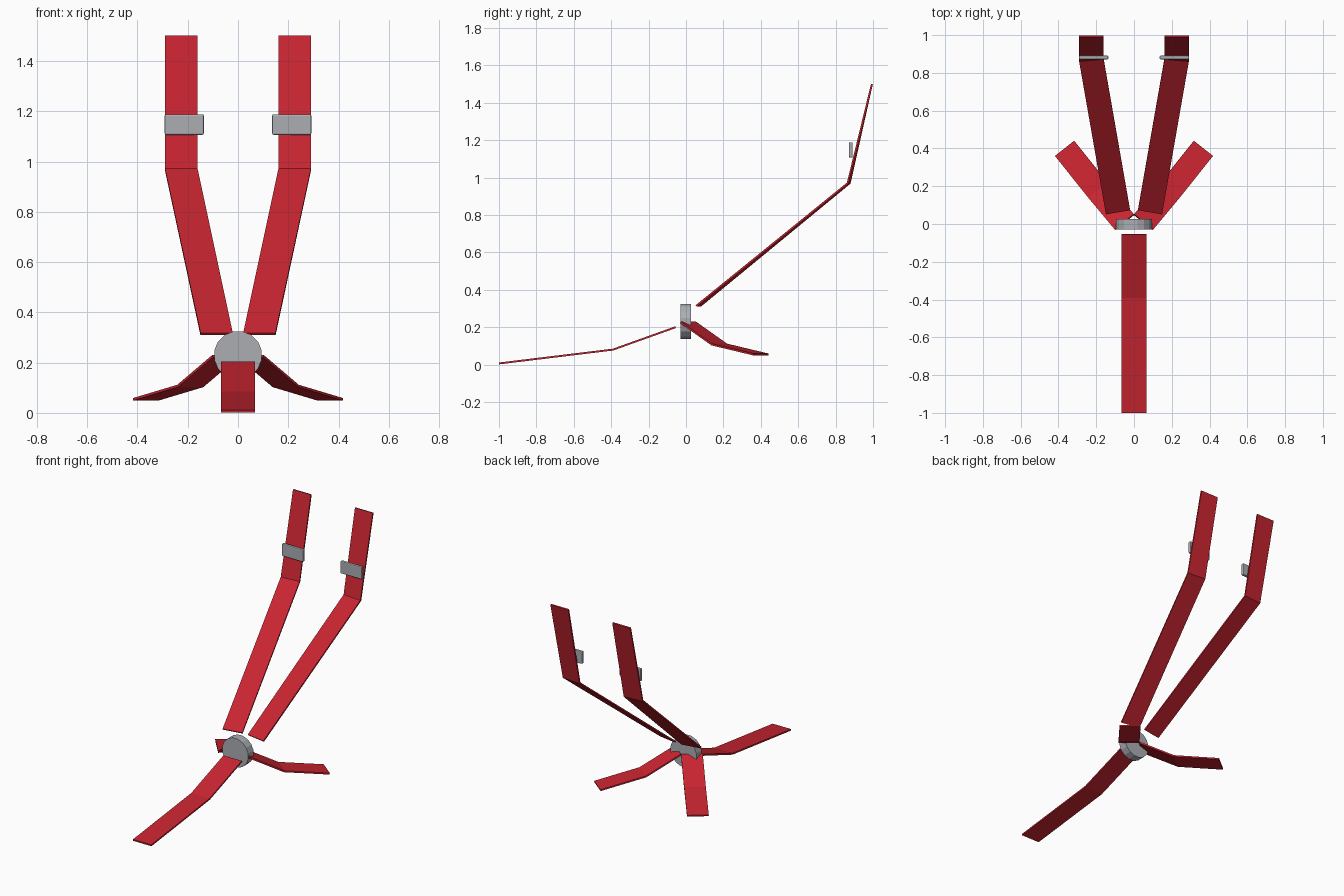
import bpy, bmesh, math
from mathutils import Vector, Matrix

if "Cube" in bpy.data.objects:
    bpy.data.objects.remove(bpy.data.objects["Cube"])


def material(name, rgb):
    m = bpy.data.materials.new(name)
    m.diffuse_color = (*rgb, 1)
    m.use_nodes = True
    m.node_tree.nodes["Principled BSDF"].inputs["Base Color"].default_value = m.diffuse_color
    return m


RED = material("red webbing", (0.58, 0.018, 0.03))
GREY = material("grey metal", (0.41, 0.42, 0.45))


def finish(bm, name, mat):
    bmesh.ops.recalc_face_normals(bm, faces=bm.faces)
    me = bpy.data.meshes.new(name)
    bm.to_mesh(me)
    bm.free()
    me.materials.append(mat)
    ob = bpy.data.objects.new(name, me)
    bpy.context.collection.objects.link(ob)
    return ob


def strap(name, path, widths, side=1, width=0.13, thick=0.01):
    """Flat webbing swept along a path; widths are the across directions."""
    bm = bmesh.new()
    pts = [Vector((p[0] * side, p[1], p[2])) for p in path]
    dirs = [(b - a).normalized() for a, b in zip(pts, pts[1:])]
    rings = []
    for i, p in enumerate(pts):
        tangent = (dirs[max(i - 1, 0)] + dirs[min(i, len(dirs) - 1)]).normalized()
        w = Vector((widths[i][0] * side, widths[i][1], 0)).normalized()
        n = tangent.cross(w).normalized()
        rings.append([bm.verts.new(p + w * a * width / 2 + n * b * thick / 2)
                      for a, b in ((-1, -1), (1, -1), (1, 1), (-1, 1))])
    for r, s in zip(rings, rings[1:]):
        for k in range(4):
            j = (k + 1) % 4
            bm.faces.new((r[k], r[j], s[j], s[k]))
    bm.faces.new(rings[0])
    bm.faces.new(rings[-1])
    return finish(bm, name, RED)


# Crotch strap running forward
strap("crotch_strap", [(0, -0.055, 0.2), (0, -0.39, 0.08), (0, -0.999, 0.006)],
      [(1, 0)] * 3, width=0.134)

for side, label in ((-1, "left"), (1, "right")):
    # Shoulder strap, bent up the seat back
    strap("shoulder_strap_" + label,
          [(0.085, 0.065, 0.313), (0.226, 0.87, 0.97), (0.226, 0.994, 1.5)],
          [(0.985, -0.17), (0.996, -0.085), (1, 0)], side)
    # Hip strap spreading backward
    strap("hip_strap_" + label,
          [(0.05, 0.01, 0.226), (0.19, 0.178, 0.107), (0.367, 0.4, 0.054)],
          [(0.78, -0.62)] * 3, side)
    # Adjuster plate in front of the shoulder strap
    bm = bmesh.new()
    bmesh.ops.create_cube(bm, size=1)
    bmesh.ops.scale(bm, vec=(0.156, 0.02, 0.082), verts=bm.verts)
    bmesh.ops.translate(bm, vec=(side * 0.214, 0.881, 1.147), verts=bm.verts)
    bmesh.ops.bevel(bm, geom=bm.edges[:], offset=0.006, segments=2,
                    affect='EDGES', profile=0.5)
    finish(bm, "adjuster_" + label, GREY)

# Round central buckle
bm = bmesh.new()
turn = (Matrix.Translation((0, -0.001, 0.23)) @ Matrix.Rotation(math.pi / 2, 4, 'X')
        @ Matrix.Rotation(math.pi / 16, 4, 'Z'))
bmesh.ops.create_cone(bm, cap_ends=True, segments=16, radius1=0.096, radius2=0.096,
                      depth=0.056, matrix=turn)
finish(bm, "central_buckle", GREY)
